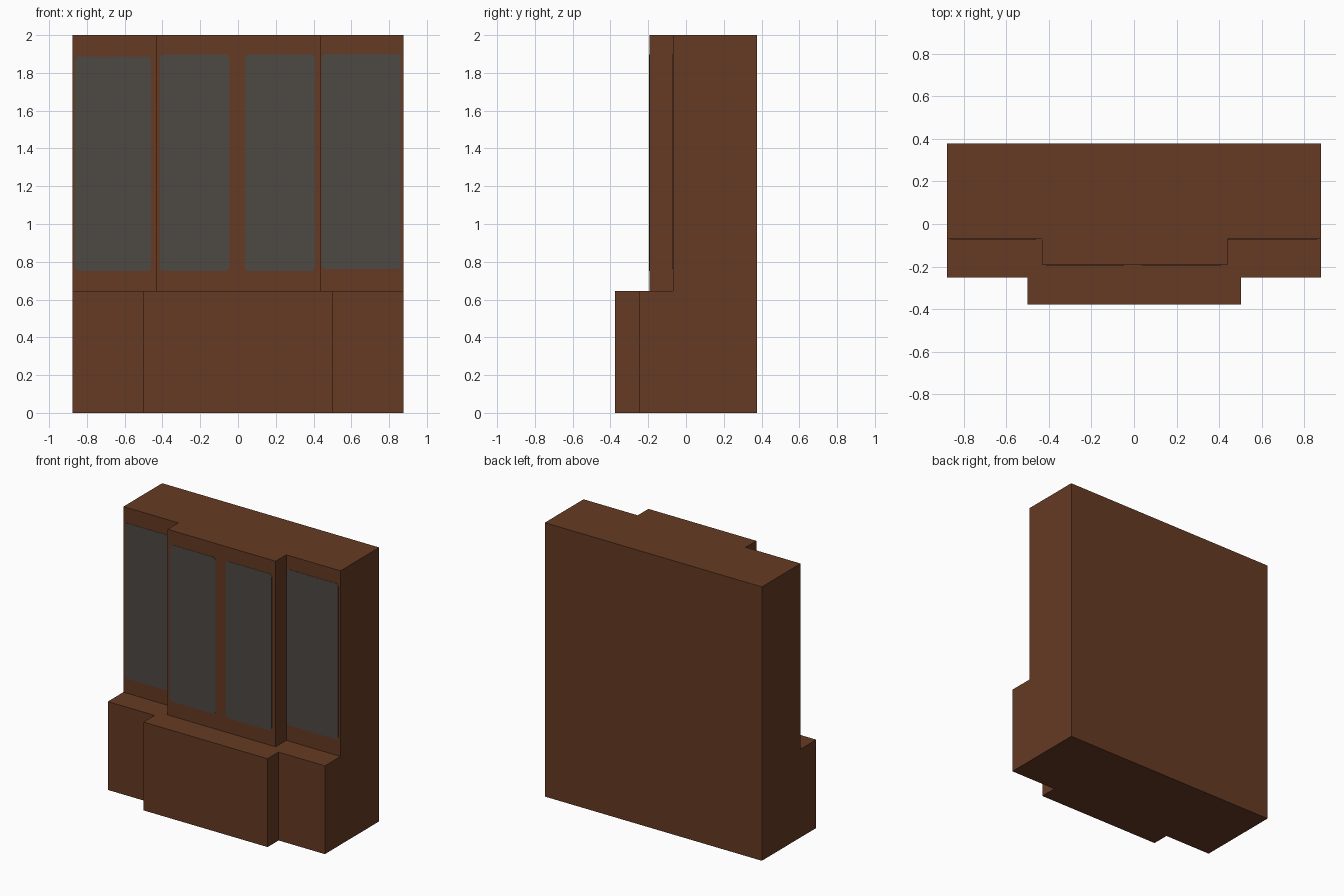
import bpy, bmesh, math
from mathutils import Vector

if "Cube" in bpy.data.objects:
    bpy.data.objects.remove(bpy.data.objects["Cube"])


def material(name, rgb):
    m = bpy.data.materials.new(name)
    m.diffuse_color = (*rgb, 1)
    m.use_nodes = True
    m.node_tree.nodes["Principled BSDF"].inputs["Base Color"].default_value = m.diffuse_color
    return m


wood = material("brown wood", (0.130, 0.043, 0.017))
glass = material("grey glass", (0.076, 0.066, 0.056))


def prism(name, outline, direction, mat):
    """Extrude a flat outline of 3D points along a direction."""
    bm = bmesh.new()
    face = bm.faces.new([bm.verts.new(p) for p in outline])
    ext = bmesh.ops.extrude_face_region(bm, geom=[face])
    moved = [v for v in ext["geom"] if isinstance(v, bmesh.types.BMVert)]
    bmesh.ops.translate(bm, verts=moved, vec=Vector(direction))
    bmesh.ops.recalc_face_normals(bm, faces=bm.faces[:])
    mesh = bpy.data.meshes.new(name)
    bm.to_mesh(mesh)
    bm.free()
    mesh.materials.append(mat)
    obj = bpy.data.objects.new(name, mesh)
    bpy.context.collection.objects.link(obj)
    return obj


def breakfront(name, z0, z1, wing_y, left, right, centre_y):
    """Cabinet section whose middle steps forward of its two wings."""
    w, back = 0.877, 0.377
    plan = [(-w, back), (-w, wing_y), (left, wing_y), (left, centre_y),
            (right, centre_y), (right, wing_y), (w, wing_y), (w, back)]
    return prism(name, [(x, y, z0) for x, y in plan], (0, 0, z1 - z0), wood)


def glass_pane(name, x0, x1, z0, z1, y, r=0.02):
    """Thin plate with rounded corners lying on a front face."""
    pts = []
    corners = [(x1 - r, z1 - r), (x0 + r, z1 - r), (x0 + r, z0 + r), (x1 - r, z0 + r)]
    for i, (cx, cz) in enumerate(corners):
        for k in range(4):
            a = math.radians(90 * i + 30 * k)
            pts.append((cx + r * math.cos(a), y, cz + r * math.sin(a)))
    return prism(name, pts, (0, -0.002, 0), glass)


# Cabinet sections
SHELF, WING_Y, CENTRE_Y = 0.645, -0.07, -0.193
breakfront("lower_cabinet", 0, SHELF, -0.25, -0.5, 0.503, -0.377)
breakfront("upper_cabinet", SHELF, 2.0, WING_Y, -0.433, 0.439, CENTRE_Y)

# Door panes
glass_pane("left_wing_pane", -0.862, -0.46, 0.752, 1.888, WING_Y)
glass_pane("centre_left_pane", -0.412, -0.046, 0.752, 1.897, CENTRE_Y)
glass_pane("centre_right_pane", 0.036, 0.408, 0.752, 1.897, CENTRE_Y)
glass_pane("right_wing_pane", 0.442, 0.86, 0.762, 1.9, WING_Y)
